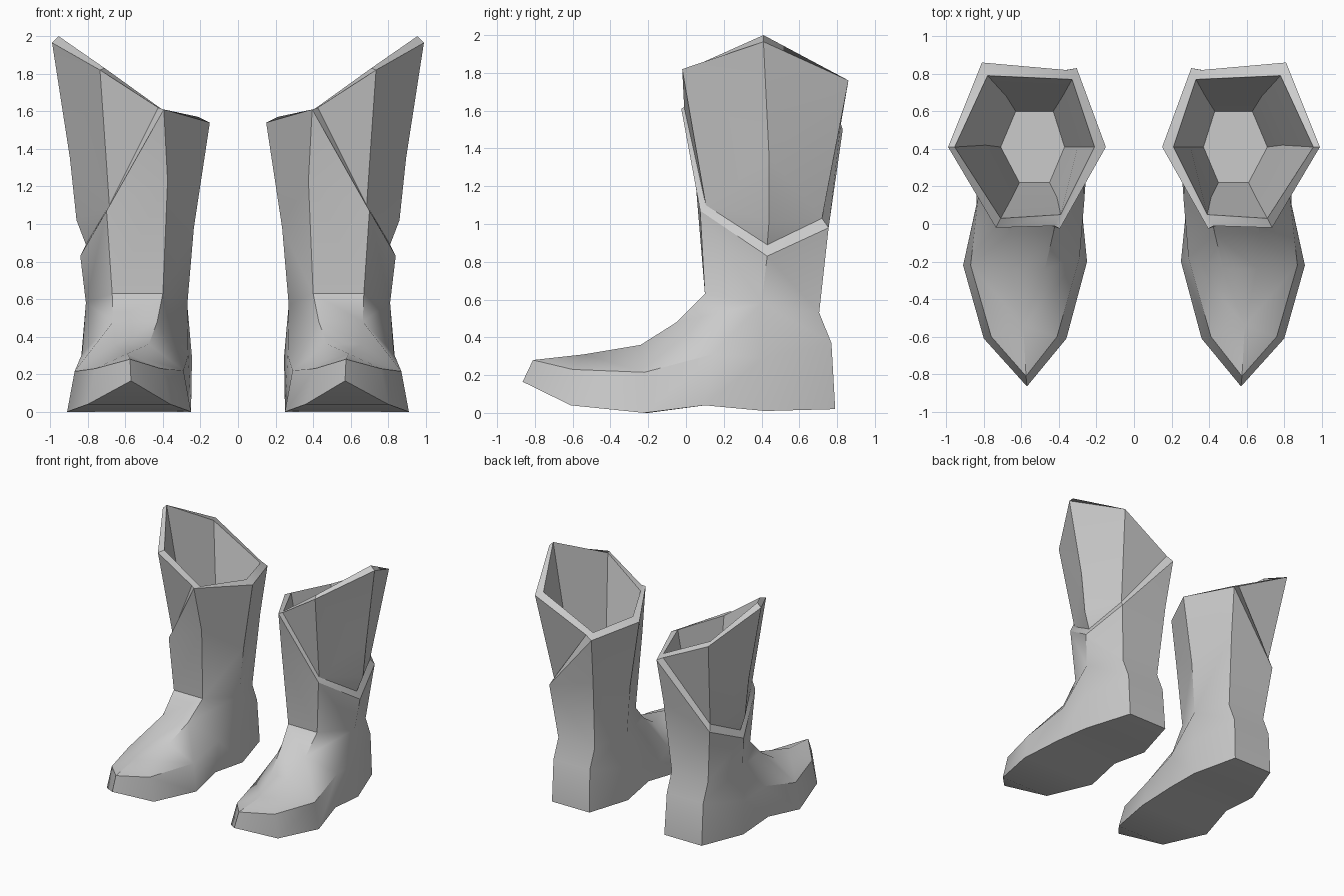
import bpy, bmesh
from mathutils import Vector

if "Cube" in bpy.data.objects:
    bpy.data.objects.remove(bpy.data.objects["Cube"])

leather = bpy.data.materials.new("grey leather")
leather.diffuse_color = (0.6, 0.6, 0.6, 1)
leather.use_nodes = True
leather.node_tree.nodes["Principled BSDF"].inputs["Base Color"].default_value = leather.diffuse_color

# Outlines of the foot, running toe, outer side, heel, inner side
SOLE = [(.57, -.865, .165), (.80, -.61, .04), (.91, -.22, 0), (.84, .10, .04), (.83, .42, .01),
        (.70, .79, .02), (.35, .79, .02), (.25, .42, .01), (.28, .10, .04), (.25, -.20, 0), (.36, -.61, .04)]
WELT = [(.575, -.81, .28), (.76, -.60, .23), (.87, -.22, .215), (.83, .14, .31), (.835, .41, .29),
        (.70, .77, .37), (.36, .77, .37), (.245, .41, .29), (.265, .12, .30), (.29, -.18, .22), (.41, -.60, .23)]
# Instep: ridge, then outer/inner pairs going up
INSTEP = [(.59, -.54, .31), (.655, -.24, .36), (.475, -.24, .36), (.665, -.05, .48), (.43, -.05, .48)]

# Shaft columns: front outer, front inner, inner, back inner, back outer, outer
ANKLE = [(.67, .10, .63), (.40, .10, .63), (.27, .40, .57), (.36, .705, .53), (.70, .705, .53), (.81, .40, .58)]
CALF = [(.70, .075, 1.07), (.375, .05, 1.23), (.235, .41, .98), (.33, .77, 1.12), (.75, .755, .98), (.84, .43, .83)]
# Shaft top: front inner, inner, back inner
TOP = [(.395, -.025, 1.61), (.15, .41, 1.54), (.305, .83, 1.50)]
# Cuff bottom: front inner, front outer, outer, back outer, back inner
CUFF_LOW = [(.425, -.01, 1.62), (.685, .105, 1.10), (.81, .43, .89), (.73, .72, 1.03), (.36, .82, 1.53)]
CUFF_MID = [(.86, .44, 1.02), (.895, .44, 1.35)]
# Cuff top: front outer, outer, back outer
CUFF_TOP = [(.735, -.02, 1.82), (.99, .41, 1.965), (.81, .86, 1.76)]
# Opening and lining, in shaft column order
OPENING = [(.71, .03, 1.83), (.39, .05, 1.60), (.21, .41, 1.57), (.33, .77, 1.54), (.78, .79, 1.77), (.955, .41, 2.0)]
LINING = [(.65, .14, 1.1), (.41, .14, 1.1), (.30, .41, 1.1), (.38, .68, 1.1), (.68, .68, 1.1), (.79, .42, 1.1)]
INSOLE = [(.61, .22, .65), (.45, .22, .65), (.37, .41, .65), (.43, .60, .65), (.63, .60, .65), (.71, .41, .65)]


def make_boot(name, side):
    bm = bmesh.new()

    def pts(coords):
        return [bm.verts.new((side * x, y, z)) for x, y, z in coords]

    def face(*v):
        bm.faces.new(v)

    def bridge(a, b, closed=True):
        for i in range(len(a) if closed else len(a) - 1):
            j = (i + 1) % len(a)
            face(a[i], a[j], b[j], b[i])

    s, w, p, a, c = map(pts, (SOLE, WELT, INSTEP, ANKLE, CALF))
    top, low, mid, cuff, hole = map(pts, (TOP, CUFF_LOW, CUFF_MID, CUFF_TOP, OPENING))

    # sole in strips, side wall and toe cap
    face(s[0], s[1], s[10])
    for i in range(1, 5):
        face(s[i], s[i + 1], s[10 - i], s[11 - i])
    bridge(s, w)

    # both sides of the vamp: welt chain, instep points, ankle columns
    for w1, w2, w3, w4, heel, t2, t1, front, mid_a, back in (
            (1, 2, 3, 4, 5, 1, 3, 0, 5, 4), (10, 9, 8, 7, 6, 2, 4, 1, 2, 3)):
        face(w[0], w[w1], p[0])
        face(p[0], w[w1], w[w2], p[t2])
        face(p[t2], w[w2], p[t1])
        face(p[t1], w[w2], w[w3])
        face(p[t1], w[w3], a[mid_a], a[front])
        face(a[mid_a], w[w3], w[w4])
        face(a[mid_a], w[w4], w[heel])
        face(a[mid_a], w[heel], a[back])
    # tongue and heel back
    face(p[0], p[1], p[2])
    face(p[1], p[2], p[4], p[3])
    face(p[3], p[4], a[1], a[0])
    face(w[5], w[6], a[3], a[4])

    # shaft
    bridge(a, c)
    bridge(c[1:4], top, False)
    face(c[0], c[1], top[0])
    face(c[3], c[4], top[2])
    # sloping lip of the shaft around the cuff
    bridge([top[0], c[0], c[5], c[4], top[2]], low, False)

    # cuff panels
    face(low[0], low[1], cuff[0])
    face(low[4], low[3], cuff[2])
    for l, t in ((low[1], cuff[0]), (low[3], cuff[2])):
        face(low[2], mid[0], l)
        face(l, mid[0], mid[1])
        face(l, mid[1], t)
        face(mid[1], cuff[1], t)

    # rim
    face(cuff[0], low[0], hole[1], hole[0])
    face(low[0], top[0], hole[1])
    bridge(top, hole[1:4], False)
    face(top[2], low[4], hole[3])
    face(low[4], cuff[2], hole[4], hole[3])
    face(cuff[2], cuff[1], hole[5], hole[4])
    face(cuff[1], cuff[0], hole[0], hole[5])

    # lining
    lining, insole = pts(LINING), pts(INSOLE)
    bridge(hole, lining)
    bridge(lining, insole)
    face(*insole)

    bmesh.ops.recalc_face_normals(bm, faces=bm.faces)
    mesh = bpy.data.meshes.new(name)
    bm.to_mesh(mesh)
    bm.free()
    mesh.materials.append(leather)
    ob = bpy.data.objects.new(name, mesh)
    bpy.context.collection.objects.link(ob)
    bpy.ops.object.select_all(action='DESELECT')
    ob.select_set(True)
    bpy.context.view_layer.objects.active = ob
    bpy.ops.object.shade_smooth_by_angle(angle=0.6)


make_boot("left_boot", 1)
make_boot("right_boot", -1)
